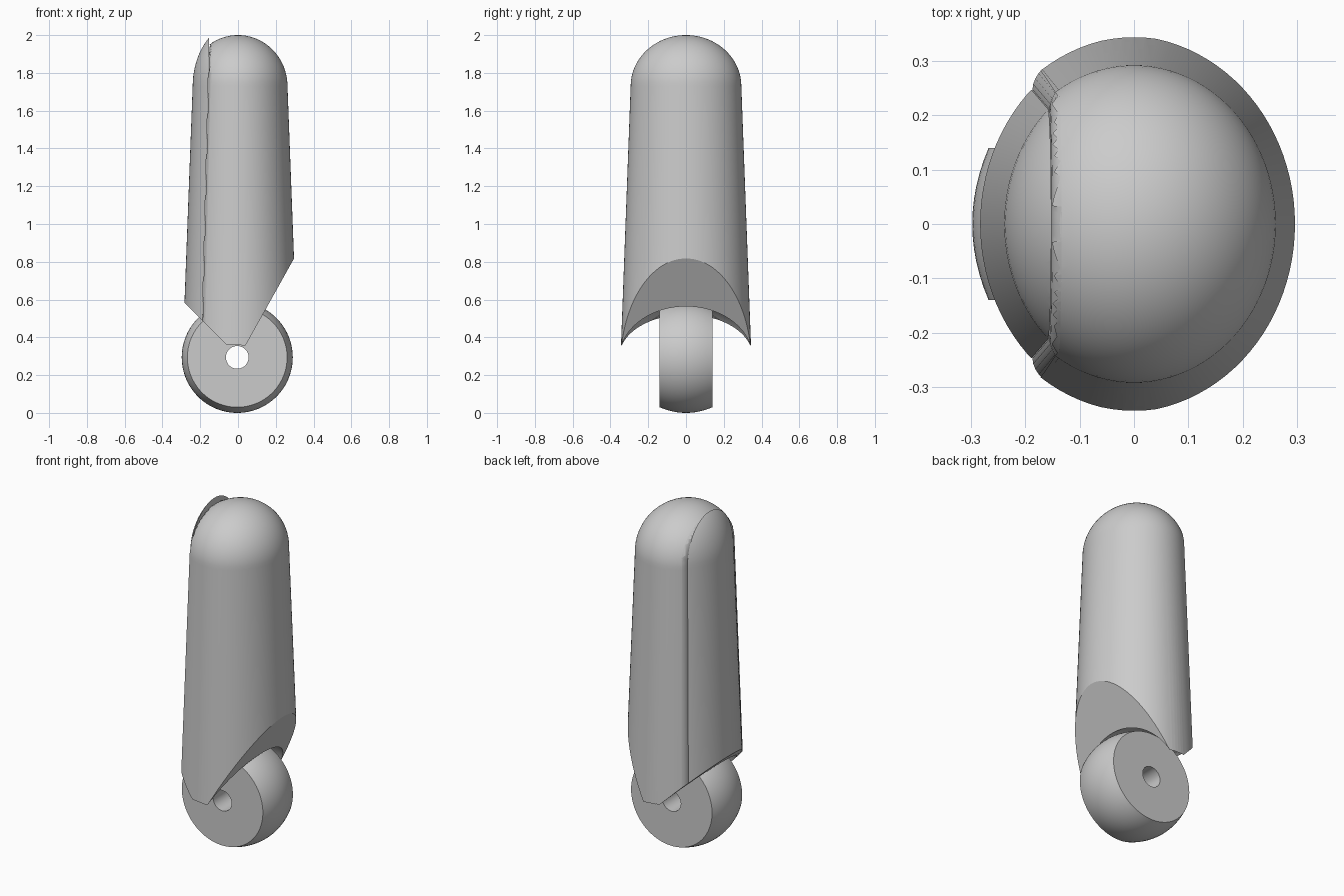
import bpy, bmesh, math
from mathutils import Vector

cube = bpy.data.objects.get("Cube")
if cube:
    bpy.data.objects.remove(cube, do_unlink=True)

grey = bpy.data.materials.new("light grey")
grey.use_nodes = True
grey.diffuse_color = (0.6, 0.6, 0.6, 1)
grey.node_tree.nodes["Principled BSDF"].inputs["Base Color"].default_value = (0.6, 0.6, 0.6, 1)

SEG = 96
AXLE = Vector((-0.004, 0, 0.294))


def finish(bm, name):
    bmesh.ops.recalc_face_normals(bm, faces=bm.faces[:])
    me = bpy.data.meshes.new(name)
    bm.to_mesh(me)
    bm.free()
    me.materials.append(grey)
    ob = bpy.data.objects.new(name, me)
    bpy.context.collection.objects.link(ob)
    return ob


def activate(ob):
    bpy.ops.object.select_all(action='DESELECT')
    ob.select_set(True)
    bpy.context.view_layer.objects.active = ob


def bridge(bm, a, b):
    n = len(a)
    for i in range(n):
        bm.faces.new((a[i], a[(i + 1) % n], b[(i + 1) % n], b[i]))


def slice_off(bm, point, keep):
    """Cut by a plane, keep the side the normal points to and cap the hole."""
    res = bmesh.ops.bisect_plane(bm, geom=bm.verts[:] + bm.edges[:] + bm.faces[:], dist=1e-5,
                                 plane_co=point, plane_no=keep, clear_inner=True)
    edges = [g for g in res["geom_cut"] if isinstance(g, bmesh.types.BMEdge)]
    bmesh.ops.holes_fill(bm, edges=edges, sides=0)
    return [e for e in edges if e.is_valid]


def tapered_dome(shift, dome_h):
    """Elliptical shell, widening downwards, with an ellipsoid dome."""
    bm = bmesh.new()
    rows = [(0.320, 0.350, 0.2), (0.262, 0.293, 1.73)]
    for i in range(1, 20):
        t = math.pi / 2 * i / 20
        rows.append((0.262 * math.cos(t), 0.293 * math.cos(t), 1.73 + dome_h * math.sin(t)))
    rings = []
    for sx, sy, z in rows:
        rings.append([bm.verts.new((shift + sx * math.cos(2 * math.pi * k / SEG),
                                    sy * math.sin(2 * math.pi * k / SEG), z)) for k in range(SEG)])
    for a, b in zip(rings, rings[1:]):
        bridge(bm, a, b)
    bm.faces.new(rings[0])
    tip = bm.verts.new((shift, 0, 1.73 + dome_h))
    for k in range(SEG):
        bm.faces.new((rings[-1][k], rings[-1][(k + 1) % SEG], tip))
    bmesh.ops.recalc_face_normals(bm, faces=bm.faces[:])
    return bm


def cut_bottom(bm):
    slice_off(bm, (0.298, 0, 0.82), Vector((-1.794, 0, 1)).normalized())
    slice_off(bm, (-0.29, 0, 0.59), Vector((1, 0, 1)).normalized())


SPLIT = Vector((1, 0, -0.0245)).normalized()

# Main housing, with a rounded edge along the seam
bm = tapered_dome(0, 0.27)
seam = slice_off(bm, (-0.15, 0, 2.0), SPLIT)
bmesh.ops.bevel(bm, geom=seam, offset=0.022, offset_type='OFFSET', segments=4,
                profile=0.5, affect='EDGES', clamp_overlap=False)
cut_bottom(bm)
housing = finish(bm, "housing")

# Side panel with its taller crown
bm = tapered_dome(0.022, 0.345)
slice_off(bm, (-0.152, 0, 2.0), -SPLIT)
cut_bottom(bm)
panel = finish(bm, "side_panel")

# Ellipsoid wheel well carved from both parts
bpy.ops.mesh.primitive_uv_sphere_add(segments=96, ring_count=48, radius=1, location=AXLE,
                                     rotation=(math.pi / 2, 0, 0))
well = bpy.context.object
well.name = "wheel_well_cutter"
well.scale = (0.313, 0.313, 0.352)
well.hide_render = True
well.data.materials.append(grey)
for ob in (housing, panel):
    activate(ob)
    mod = ob.modifiers.new("wheel well", 'BOOLEAN')
    mod.operation = 'DIFFERENCE'
    mod.solver = 'EXACT'
    mod.object = well
    bpy.ops.object.modifier_apply(modifier=mod.name)
bpy.data.objects.remove(well, do_unlink=True)

# Crowned wheel with an open axle hole
profile = [(0.06, 0.14), (0.06, -0.14)]
for i in range(13):
    u = -1 + i / 6
    profile.append((0.294 - 0.03 * u * u, 0.14 * u))
bm = bmesh.new()
rings = [[bm.verts.new((AXLE.x + r * math.cos(2 * math.pi * k / SEG), y,
                        AXLE.z + r * math.sin(2 * math.pi * k / SEG))) for k in range(SEG)]
         for r, y in profile]
for i in range(len(rings)):
    bridge(bm, rings[i], rings[(i + 1) % len(rings)])
wheel = finish(bm, "wheel")

for ob in (housing, panel, wheel):
    activate(ob)
    bpy.ops.object.shade_smooth_by_angle(angle=math.radians(30))
